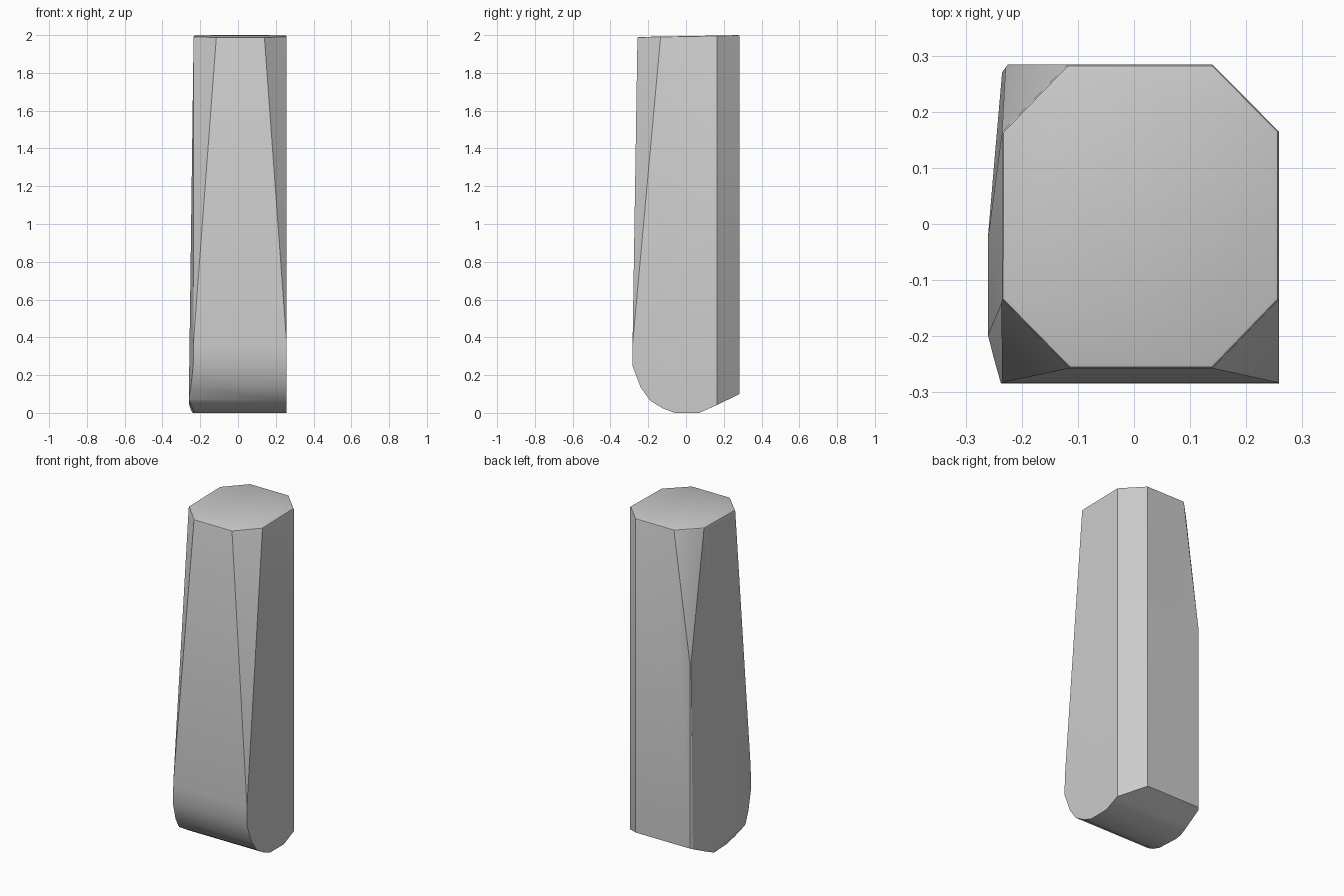
import bpy, bmesh, math
from mathutils import Vector

cube = bpy.data.objects.get("Cube")
if cube:
    bpy.data.objects.remove(cube, do_unlink=True)

# Material
grey = bpy.data.materials.new("plain grey")
grey.use_nodes = True
colour = (0.6, 0.6, 0.6, 1)
grey.diffuse_color = colour
grey.node_tree.nodes["Principled BSDF"].inputs["Base Color"].default_value = colour

# Side profile (y, z) with a rounded front toe, extruded across the width
LEFT, RIGHT = 0.258, -0.26
profile = [(-0.257, 1.99), (-0.283, 0.36), (-0.284, 0.25), (-0.24, 0.135),
           (-0.19, 0.065), (-0.125, 0.025), (-0.06, 0), (0.07, 0),
           (0.16, 0.04), (0.284, 0.1), (0.284, 2.0)]
bm = bmesh.new()
side = bm.faces.new([bm.verts.new((RIGHT, y, z)) for y, z in profile])
grown = bmesh.ops.extrude_face_region(bm, geom=[side])
bmesh.ops.translate(bm, vec=(LEFT - RIGHT, 0, 0),
                    verts=[v for v in grown["geom"] if isinstance(v, bmesh.types.BMVert)])
bmesh.ops.recalc_face_normals(bm, faces=bm.faces)


def slice_off(a, b, c):
    """Cut along the plane through three points, keeping the core."""
    a, b, c = Vector(a), Vector(b), Vector(c)
    normal = (b - a).cross(c - a).normalized()
    if normal.dot(Vector((0, 0, 1)) - a) > 0:
        normal.negate()
    cut = bmesh.ops.bisect_plane(bm, geom=bm.verts[:] + bm.edges[:] + bm.faces[:],
                                 dist=1e-5, plane_co=a, plane_no=normal, clear_outer=True)
    rim = [e for e in cut["geom_cut"] if isinstance(e, bmesh.types.BMEdge)]
    bmesh.ops.holes_fill(bm, edges=[e for e in rim if e.is_boundary], sides=0)
    bmesh.ops.recalc_face_normals(bm, faces=bm.faces)


# Right side: slightly leaning faces and softened lower edges
slice_off((-0.235, 0, 2), (-0.235, 0.1, 2), (-0.26, -0.2, 0.1))
slice_off((-0.235, 0.27, 0.1), (-0.235, 0.165, 2), (-0.26, -0.02, 0.05))
slice_off((-0.235, -0.284, 0.36), (-0.26, -0.2, 0.07), (-0.235, -0.14, 1.985))
slice_off((-0.26, -0.2, 0.07), (-0.26, -0.02, 0.05), (-0.235, -0.02, 0))
# Front corners: cuts that taper to nothing near the toe
slice_off((0.14, -0.257, 1.985), (0.258, -0.135, 1.985), (0.258, -0.283, 0.36))
slice_off((-0.115, -0.257, 1.985), (-0.235, -0.135, 1.985), (-0.235, -0.283, 0.38))
# Back corners: full-height cut on the left, tapered cut and small edge on the right
slice_off((0.14, 0.284, 0), (0.258, 0.165, 0), (0.258, 0.165, 2))
slice_off((-0.12, 0.284, 1.985), (-0.235, 0.165, 1.985), (-0.23, 0.277, 1.23))
slice_off((-0.235, 0.27, 0), (-0.225, 0.284, 0), (-0.225, 0.284, 2))

# Rounded rim of the top
top = max(bm.faces, key=lambda f: f.calc_center_median().z)
bmesh.ops.bevel(bm, geom=top.edges[:], offset=0.012, segments=2, profile=0.5,
                affect='EDGES', clamp_overlap=True)
bmesh.ops.recalc_face_normals(bm, faces=bm.faces)

mesh = bpy.data.meshes.new("pillar")
bm.to_mesh(mesh)
bm.free()
mesh.materials.append(grey)
pillar = bpy.data.objects.new("pillar", mesh)
bpy.context.collection.objects.link(pillar)
bpy.ops.object.select_all(action='DESELECT')
pillar.select_set(True)
bpy.context.view_layer.objects.active = pillar
bpy.ops.object.shade_smooth_by_angle(angle=math.radians(25))
